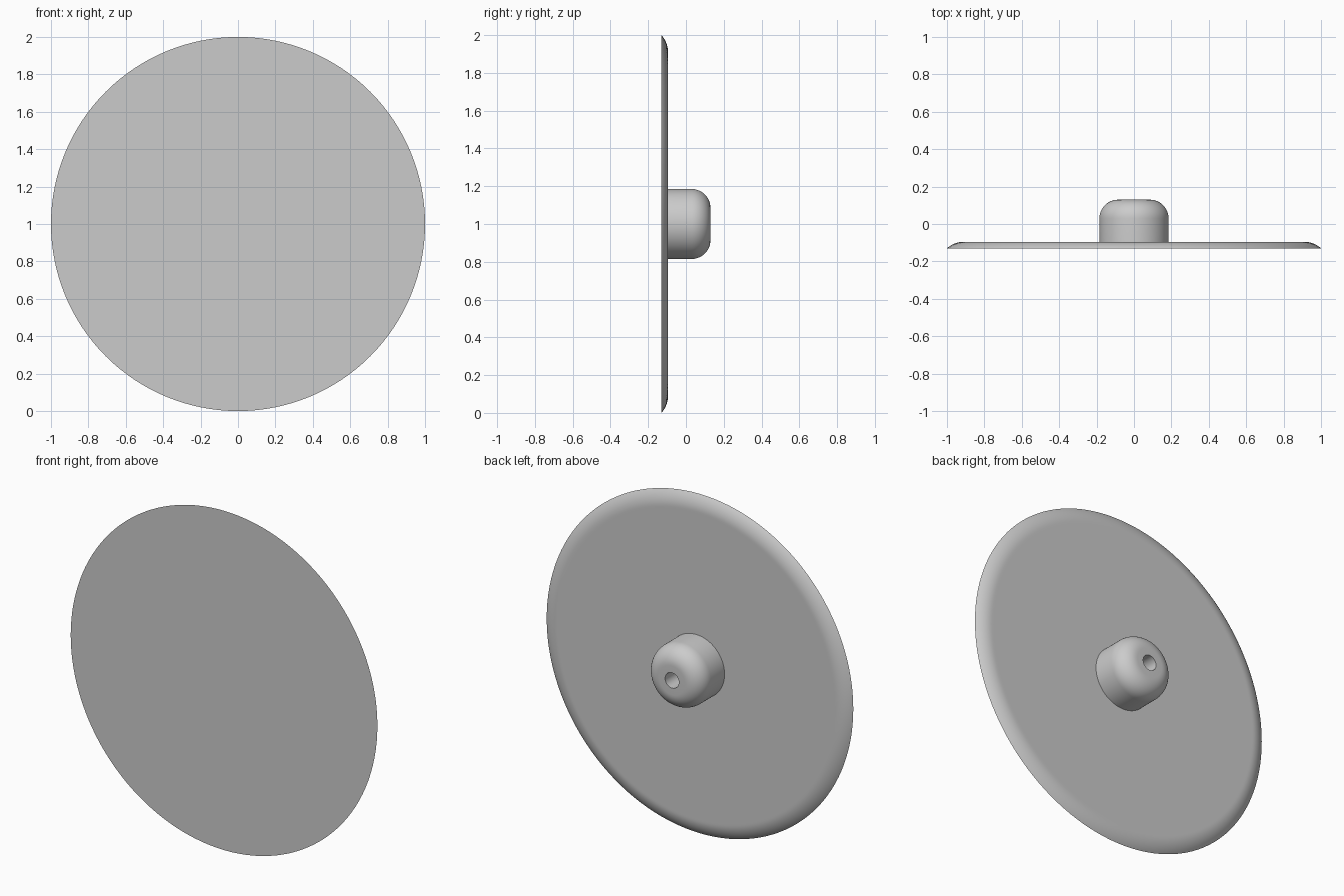
import bpy, bmesh
from math import sin, cos, asin, pi, radians

cube = bpy.data.objects.get("Cube")
if cube:
    bpy.data.objects.remove(cube, do_unlink=True)

grey = bpy.data.materials.new("plain grey")
grey.use_nodes = True
grey.diffuse_color = (0.6, 0.6, 0.6, 1)
grey.node_tree.nodes["Principled BSDF"].inputs["Base Color"].default_value = (0.6, 0.6, 0.6, 1)

SEGMENTS = 128
FRONT, PLATE_BACK, HUB_BACK = -0.13, -0.095, 0.13


def arc(r, y, radius, start, end, steps):
    """Profile points on an arc; angles are measured from +y towards +r."""
    angles = [start + (end - start) * i / steps for i in range(steps + 1)]
    return [(r + radius * sin(a), y + radius * cos(a)) for a in angles]


def lathe(name, profile):
    """Revolve (radius, y) points about the horizontal axis at z = 1."""
    bm = bmesh.new()
    verts = [bm.verts.new((r, y, 1)) for r, y in profile]
    edges = [bm.edges.new(pair) for pair in zip(verts, verts[1:])]
    bmesh.ops.spin(bm, geom=verts + edges, cent=(0, 0, 1), axis=(0, 1, 0),
                   angle=2 * pi, steps=SEGMENTS)
    bmesh.ops.remove_doubles(bm, verts=bm.verts, dist=0.0001)
    bmesh.ops.recalc_face_normals(bm, faces=bm.faces)
    mesh = bpy.data.meshes.new(name)
    bm.to_mesh(mesh)
    bm.free()
    mesh.materials.append(grey)
    obj = bpy.data.objects.new(name, mesh)
    bpy.context.collection.objects.link(obj)
    bpy.ops.object.select_all(action='DESELECT')
    obj.select_set(True)
    bpy.context.view_layer.objects.active = obj
    bpy.ops.object.shade_smooth_by_angle(angle=radians(30))
    return obj


# Round plate: flat front, back edge curving down to a thin rim
drop, width = PLATE_BACK - FRONT, 0.09
bend = (width ** 2 + drop ** 2) / (2 * drop)
rim = arc(1 - width, PLATE_BACK - bend, bend, 0, asin(width / bend), 10)
lathe("round_plate", [(0, PLATE_BACK), (0.9, PLATE_BACK)] + rim + [(0, FRONT)])

# Hub: rounded boss with a blind hole in the centre of its end
hub_r, fillet, hole_r, hole_floor = 0.185, 0.1, 0.045, -0.03
shoulder = arc(hub_r - fillet, HUB_BACK - fillet, fillet, 0, pi / 2, 12)
lathe("hub", [(0, hole_floor), (hole_r, hole_floor), (hole_r, HUB_BACK)]
      + shoulder + [(hub_r, PLATE_BACK - 0.01), (0, PLATE_BACK - 0.01)])
